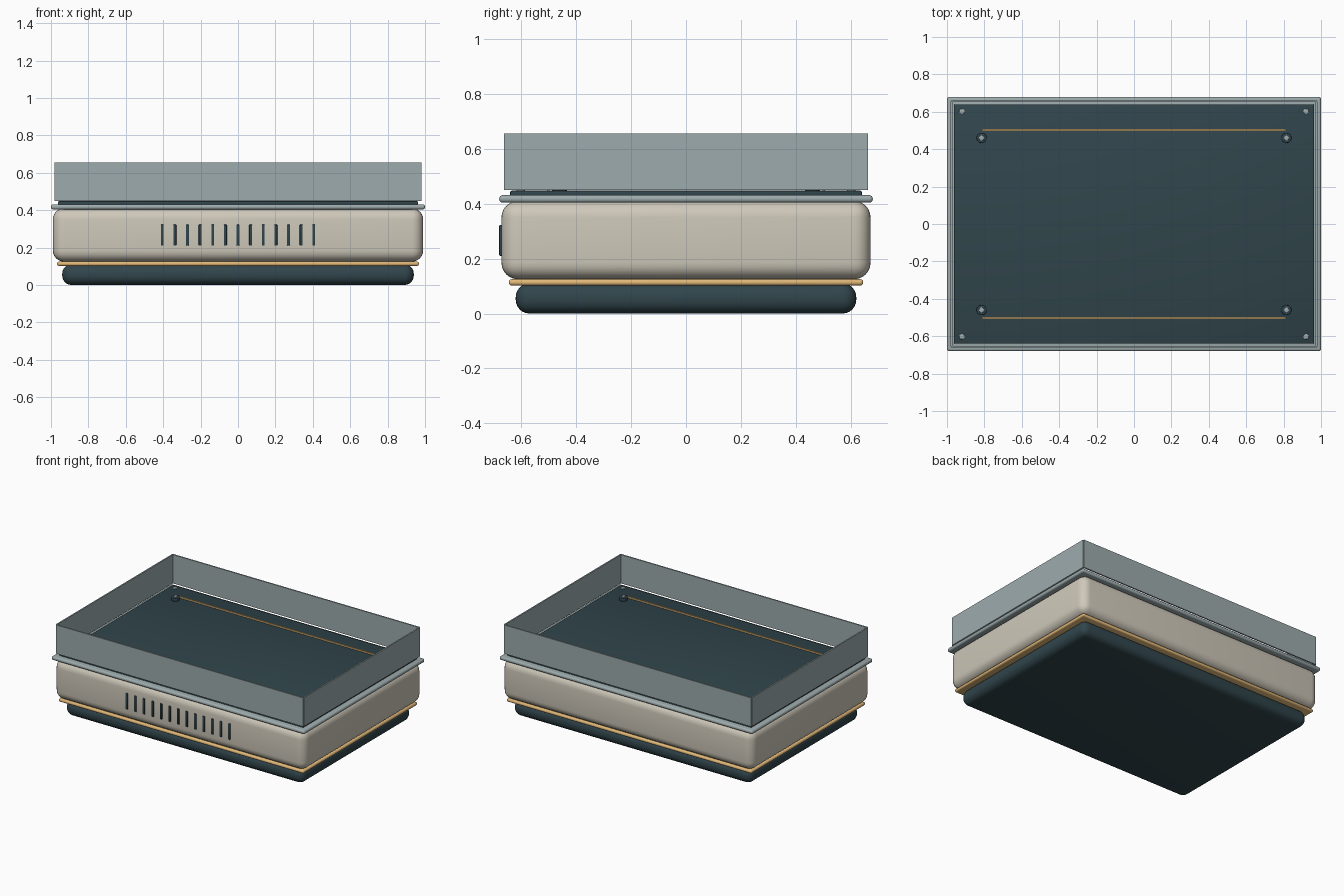
import bpy, bmesh, math

if "Cube" in bpy.data.objects:
    bpy.data.objects.remove(bpy.data.objects["Cube"])


def mat(name, c):
    m = bpy.data.materials.new(name)
    m.diffuse_color = (*c, 1)
    m.use_nodes = True
    m.node_tree.nodes["Principled BSDF"].inputs["Base Color"].default_value = m.diffuse_color
    return m


DARK = mat("dark_teal", (0.03, 0.06, 0.072))
CREAM = mat("cream", (0.62, 0.58, 0.49))
STEEL = mat("steel", (0.34, 0.41, 0.42))
GOLD = mat("gold", (0.75, 0.48, 0.19))


def finish(name, bm, m, bevel=0, segments=5):
    if bevel:
        edges = [e for e in bm.edges if e.calc_face_angle(0) > math.radians(50)]
        bmesh.ops.bevel(bm, geom=edges, offset=bevel, segments=segments,
                        profile=0.5, affect='EDGES', clamp_overlap=True)
    me = bpy.data.meshes.new(name)
    bm.to_mesh(me)
    bm.free()
    me.materials.append(m)
    ob = bpy.data.objects.new(name, me)
    bpy.context.collection.objects.link(ob)
    bpy.ops.object.select_all(action='DESELECT')
    ob.select_set(True)
    bpy.context.view_layer.objects.active = ob
    bpy.ops.object.shade_smooth_by_angle(angle=math.radians(35))
    return ob


def box(name, lo, hi, m, bevel=0, segments=5):
    bm = bmesh.new()
    bmesh.ops.create_cube(bm, size=1)
    for v in bm.verts:
        v.co = [(a + b) / 2 + c * (b - a) for a, b, c in zip(lo, hi, v.co)]
    return finish(name, bm, m, bevel, segments)


def slab(name, x, y, z0, z1, m, bevel, segments=5):
    return box(name, (-x, -y, z0), (x, y, z1), m, bevel, segments)


def disc(name, x, y, z0, z1, r, m, bevel=0.003):
    bm = bmesh.new()
    bmesh.ops.create_cone(bm, cap_ends=True, segments=24, radius1=r, radius2=r, depth=z1 - z0)
    bmesh.ops.translate(bm, verts=bm.verts, vec=(x, y, (z0 + z1) / 2))
    return finish(name, bm, m, bevel, 2)


# Stacked housing
slab("base_plinth", 0.94, 0.62, 0.0, 0.11, DARK, 0.05, 6)
slab("gold_trim", 0.967, 0.645, 0.102, 0.125, GOLD, 0.01, 3)
slab("body", 0.99, 0.672, 0.125, 0.41, CREAM, 0.06, 6)
slab("top_rim", 1.0, 0.68, 0.404, 0.431, STEEL, 0.012, 4)
slab("deck", 0.963, 0.64, 0.42, 0.448, DARK, 0.006, 2)

# Thin guard walls around the deck
for s, side in ((-1, "front"), (1, "back")):
    y0, y1 = sorted((s * 0.652, s * 0.662))
    box(f"{side}_wall", (-0.975, y0, 0.45), (0.975, y1, 0.655), STEEL)
for s, side in ((-1, "left"), (1, "right")):
    x0, x1 = sorted((s * 0.97, s * 0.98))
    box(f"{side}_wall", (x0, -0.655, 0.45), (x1, 0.655, 0.655), STEEL)

# Front vent slots
for i in range(13):
    x = (i - 6) * 0.0675
    box(f"vent_{i + 1}", (x - 0.008, -0.68, 0.21), (x + 0.008, -0.66, 0.323), DARK, 0.004, 2)

# Deck fittings: gold rails, posts with caps, corner pins
for sy in (-1, 1):
    box("deck_rail", (-0.813, sy * 0.502 - 0.005, 0.445),
        (0.813, sy * 0.502 + 0.005, 0.458), GOLD)
    for sx in (-1, 1):
        disc("post_collar", sx * 0.815, sy * 0.46, 0.445, 0.47, 0.027, DARK)
        disc("post_cap", sx * 0.815, sy * 0.46, 0.465, 0.476, 0.014, STEEL)
        disc("corner_pin", sx * 0.92, sy * 0.602, 0.44, 0.453, 0.015, STEEL)
